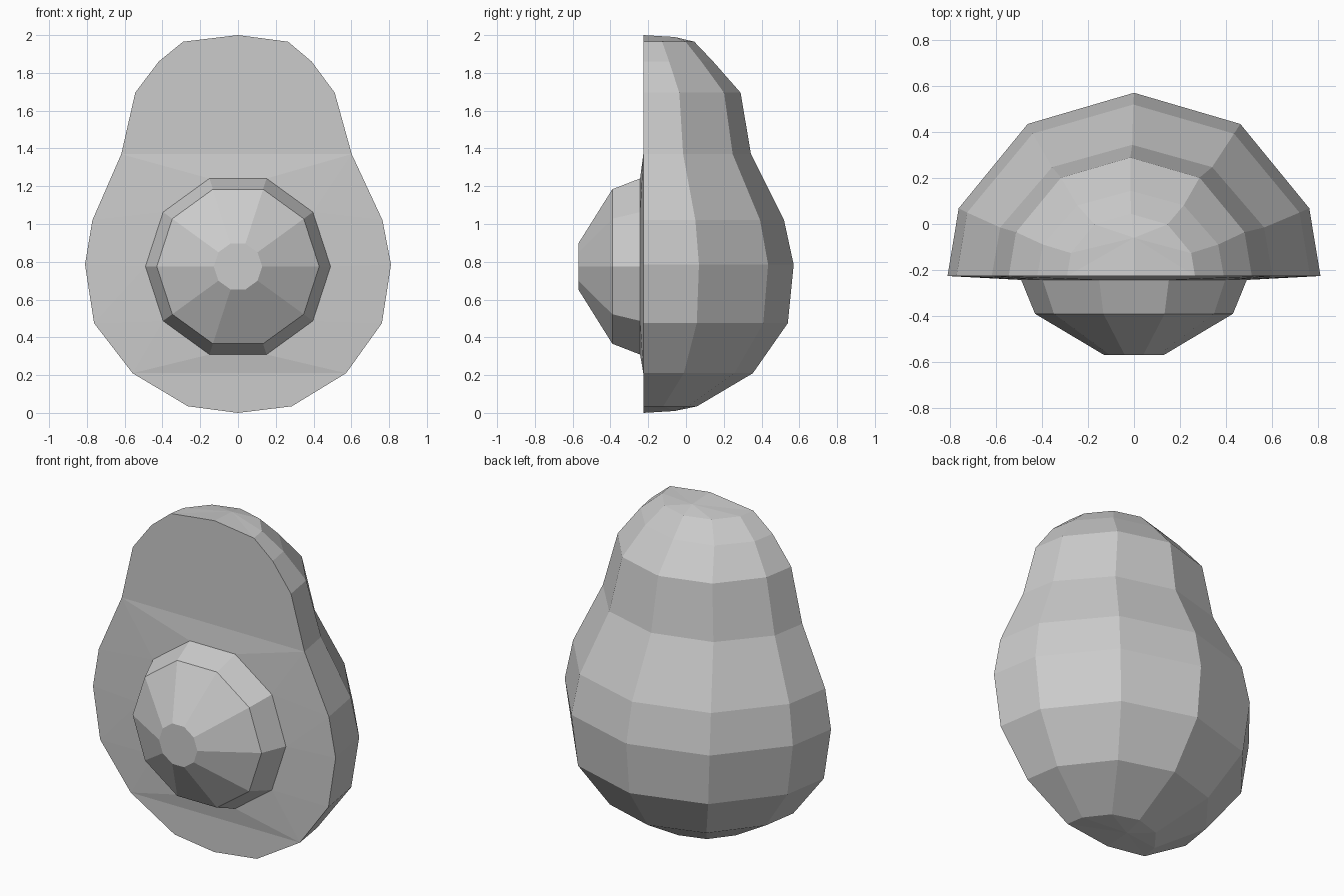
import bpy, bmesh, math
from mathutils import Vector

if "Cube" in bpy.data.objects:
    bpy.data.objects.remove(bpy.data.objects["Cube"])

FRONT = -0.226
PIT_Z = 0.775
# (z, x shift, half width, depth) from bottom to top
LEVELS = [(0.035, 0.01, 0.275, 0.285), (0.21, 0.007, 0.565, 0.58),
          (0.475, 0.0, 0.762, 0.765), (0.785, 0.0, 0.81, 0.796),
          (1.02, -0.003, 0.768, 0.745), (1.37, -0.008, 0.61, 0.57),
          (1.695, -0.016, 0.528, 0.515), (1.86, -0.015, 0.405, 0.37),
          (1.965, -0.013, 0.278, 0.27)]
# Half-round cross-section as fractions of width and depth
SECTION = [(-1, 0), (-0.94, 0.37), (-0.57, 0.83), (0, 1),
           (0.57, 0.83), (0.94, 0.37), (1, 0)]


def finish(bm, name):
    bmesh.ops.recalc_face_normals(bm, faces=bm.faces)
    mesh = bpy.data.meshes.new(name)
    bm.to_mesh(mesh)
    bm.free()
    obj = bpy.data.objects.new(name, mesh)
    bpy.context.collection.objects.link(obj)


def disc_ring(bm, r, y):
    return [bm.verts.new((r * math.cos(a), y, PIT_Z + r * math.sin(a)))
            for a in (math.tau * i / 10 for i in range(10))]


def loop_edges(bm, verts):
    out = []
    for a, b in zip(verts, verts[1:] + verts[:1]):
        out.append(bm.edges.get((a, b)) or bm.edges.new((a, b)))
    return out


# Half fruit: rounded back
bm = bmesh.new()
rings = [[bm.verts.new((cx + w * u, FRONT + d * v, z)) for u, v in SECTION]
         for z, cx, w, d in LEVELS]
for lo, hi in zip(rings, rings[1:]):
    for i in range(6):
        bm.faces.new((lo[i], lo[i + 1], hi[i + 1], hi[i]))

# Bottom and top caps
poles = []
for ring, z, zm in ((rings[0], 0.0, 0.01), (rings[-1], 2.0, 1.99)):
    pole = bm.verts.new((0, FRONT, z))
    mid = bm.verts.new((0, -0.06, zm))
    fan = [pole] + ring
    for a, b in zip(fan, fan[1:] + fan[:1]):
        bm.faces.new((a, b, mid))
    poles.append(pole)

# Cut face: flat ends, and a middle panel with an opening for the pit
left = [r[0] for r in rings]
right = [r[-1] for r in rings]
bm.faces.new([poles[0]] + right[:2] + left[1::-1])
bm.faces.new([poles[1]] + left[:4:-1] + right[5:])
outline = left[1:6] + right[5:0:-1]
opening = disc_ring(bm, 0.49, -0.243)
bmesh.ops.triangle_fill(bm, use_beauty=True, normal=Vector((0, -1, 0)),
                        edges=loop_edges(bm, outline) + loop_edges(bm, opening))
finish(bm, "fruit_half")

# Ten-sided domed pit
bm = bmesh.new()
pit = [disc_ring(bm, r, y) for r, y in ((0.49, -0.243), (0.43, -0.39), (0.128, -0.57))]
for a, b in zip(pit, pit[1:]):
    for i in range(10):
        j = (i + 1) % 10
        bm.faces.new((a[i], a[j], b[j], b[i]))
bm.faces.new(pit[-1])
bm.faces.new(pit[0][::-1])
finish(bm, "pit")
